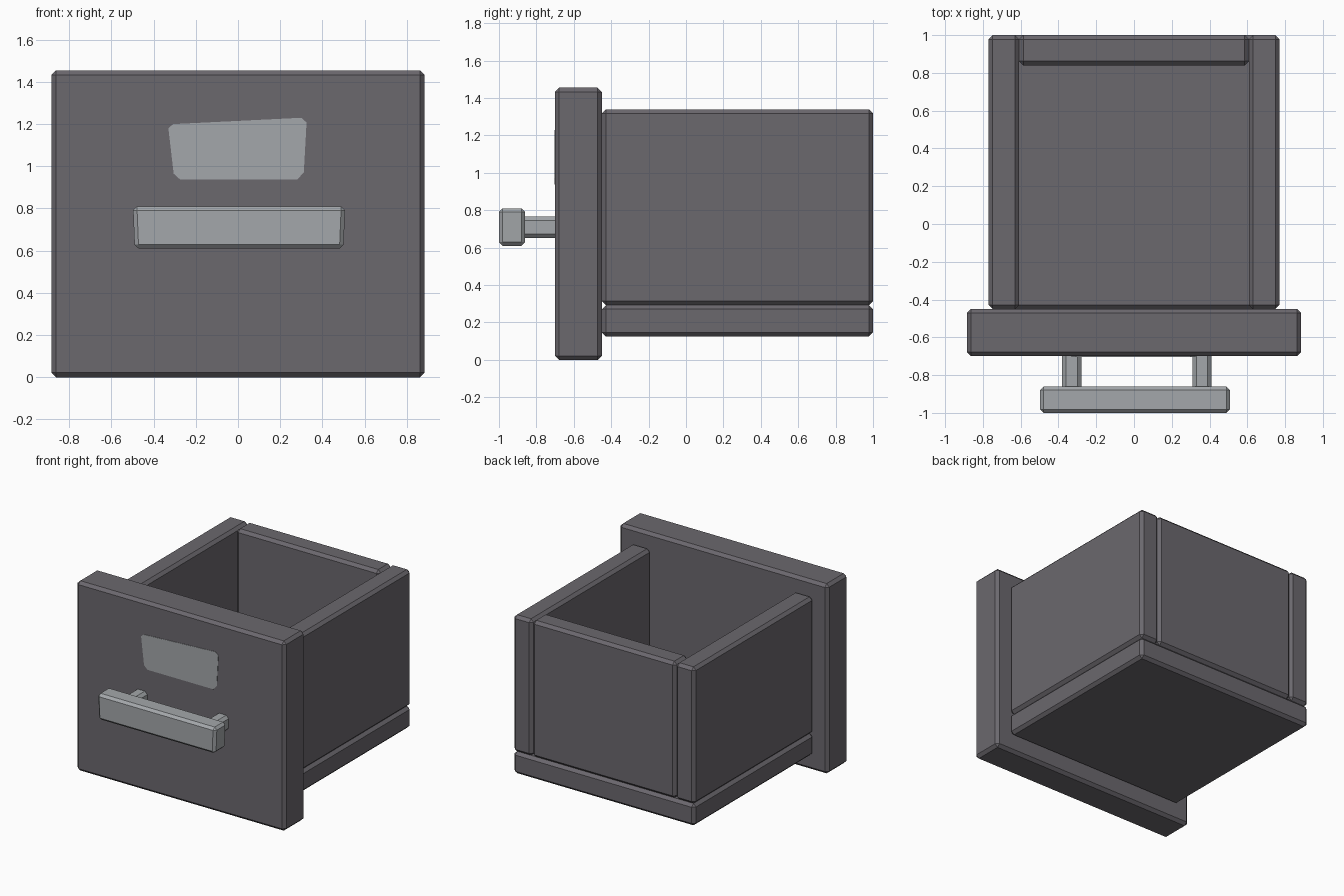
import bpy, bmesh

if "Cube" in bpy.data.objects:
    bpy.data.objects.remove(bpy.data.objects["Cube"])


def material(name, rgb):
    m = bpy.data.materials.new(name)
    m.diffuse_color = (*rgb, 1)
    m.use_nodes = True
    m.node_tree.nodes["Principled BSDF"].inputs["Base Color"].default_value = m.diffuse_color
    return m


wood = material("dark_grey", (0.147, 0.138, 0.155))
metal = material("light_grey", (0.370, 0.390, 0.405))


def finish(name, bm, mat):
    bmesh.ops.recalc_face_normals(bm, faces=bm.faces)
    me = bpy.data.meshes.new(name)
    bm.to_mesh(me)
    bm.free()
    me.materials.append(mat)
    ob = bpy.data.objects.new(name, me)
    bpy.context.collection.objects.link(ob)
    return ob


def board(name, lo, hi, mat, bevel=0.022, taper=0.0):
    """Chamfered box between two corners; taper narrows the lower ends."""
    bm = bmesh.new()
    bmesh.ops.create_cube(bm, size=1)
    for v in bm.verts:
        low = v.co.z < 0
        side = 1 if v.co.x > 0 else -1
        v.co = [(a + b) / 2 + c * (b - a) for a, b, c in zip(lo, hi, v.co)]
        if low:
            v.co.x -= side * taper
    bmesh.ops.bevel(bm, geom=bm.edges[:], offset=bevel, segments=1,
                    profile=0.5, affect='EDGES')
    return finish(name, bm, mat)


# Drawer box
board("front_panel", (-0.885, -0.70, 0), (0.885, -0.45, 1.455), wood)
board("bottom_board", (-0.77, -0.45, 0.125), (0.77, 1.0, 0.293), wood)
board("left_side", (-0.77, -0.45, 0.293), (-0.608, 1.0, 1.34), wood)
board("right_side", (0.608, -0.45, 0.293), (0.77, 1.0, 1.34), wood)
board("back_board", (-0.608, 0.84, 0.293), (0.608, 1.0, 1.34), wood)

# Pull handle on two posts
board("handle_bar", (-0.498, -1.0, 0.61), (0.508, -0.86, 0.81), metal, 0.019, 0.008)
for name, x in (("handle_post_left", -0.33), ("handle_post_right", 0.36)):
    board(name, (x - 0.051, -0.89, 0.652), (x + 0.051, -0.67, 0.767), metal, 0.021)

# Slightly crooked label plate
outline = [(-0.33, 1.18), (-0.308, 1.20), (0.30, 1.23), (0.325, 1.208),
           (0.312, 0.972), (0.282, 0.938), (-0.275, 0.938), (-0.305, 0.965)]
bm = bmesh.new()
face = bm.faces.new([bm.verts.new((x, -0.699, z)) for x, z in outline])
ext = bmesh.ops.extrude_face_region(bm, geom=[face])
for v in ext["geom"]:
    if isinstance(v, bmesh.types.BMVert):
        v.co.y = -0.703
finish("label_plate", bm, metal)
